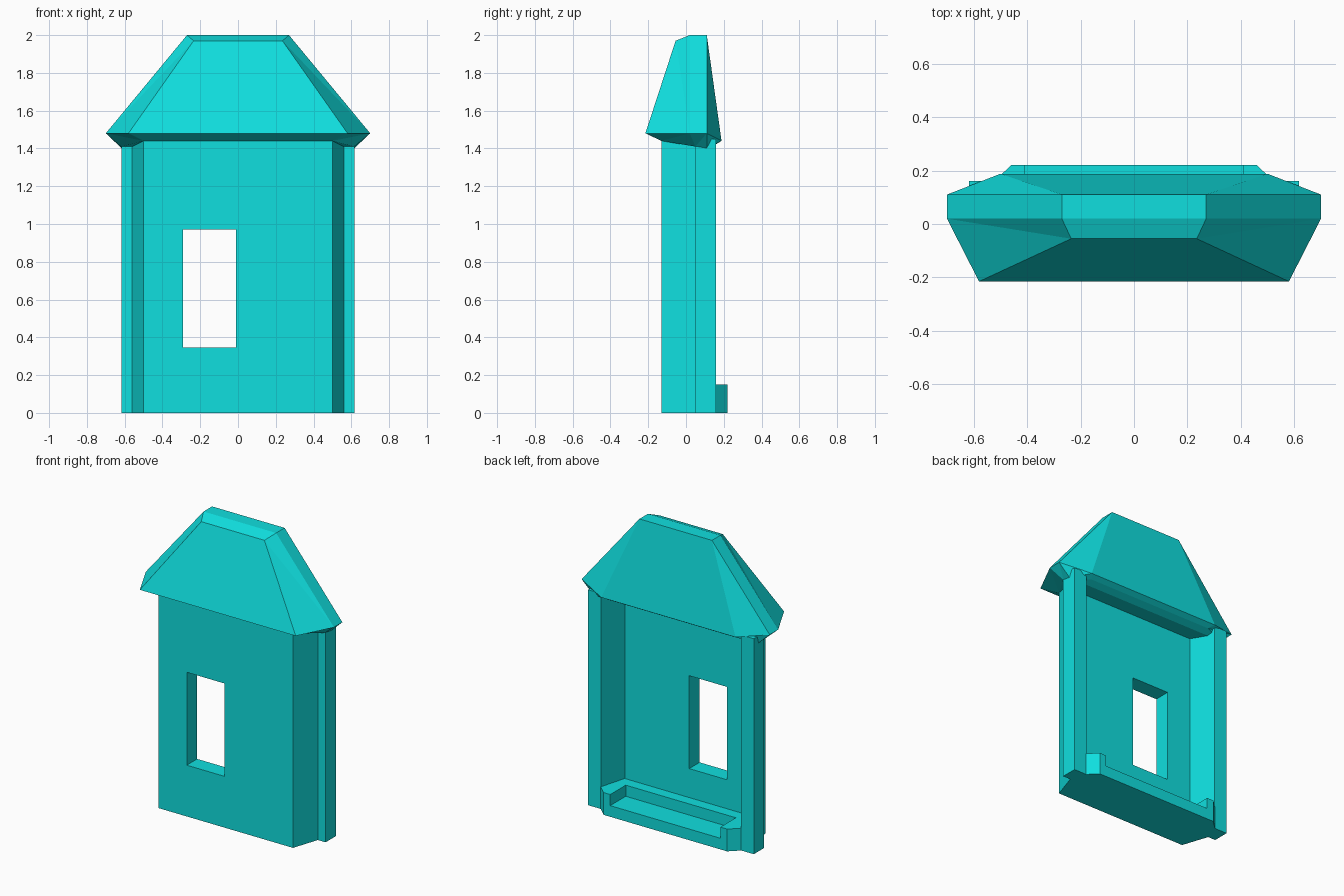
import bpy
import bmesh

cube = bpy.data.objects.get("Cube")
if cube:
    bpy.data.objects.remove(cube, do_unlink=True)

COLOUR = (0.005, 0.74, 0.74, 1.0)
cyan = bpy.data.materials.new("bright cyan")
cyan.use_nodes = True
cyan.diffuse_color = COLOUR
cyan.node_tree.nodes["Principled BSDF"].inputs["Base Color"].default_value = COLOUR


def mirrored(half):
    """Close a plan outline: right half front to back, then its mirror."""
    return half + [(-p[0], *p[1:]) for p in reversed(half)]


def loft(name, loops):
    """Solid through a stack of matching loops, capped at both ends."""
    bm = bmesh.new()
    rings = [[bm.verts.new(p) for p in loop] for loop in loops]
    for low, high in zip(rings, rings[1:]):
        n = len(low)
        for i in range(n):
            j = (i + 1) % n
            bm.faces.new((low[i], low[j], high[j], high[i]))
    bm.faces.new(list(reversed(rings[0])))
    bm.faces.new(rings[-1])
    bmesh.ops.remove_doubles(bm, verts=bm.verts, dist=0.0005)
    bmesh.ops.dissolve_degenerate(bm, edges=bm.edges, dist=0.0005)
    bmesh.ops.recalc_face_normals(bm, faces=bm.faces)
    mesh = bpy.data.meshes.new(name)
    bm.to_mesh(mesh)
    bm.free()
    mesh.materials.append(cyan)
    obj = bpy.data.objects.new(name, mesh)
    bpy.context.collection.objects.link(obj)
    return obj


def prism(name, plan, z0, z1):
    return loft(name, [[(x, y, z) for x, y in plan] for z in (z0, z1)])


def cut_box(obj, x0, x1, y0, y1, z0, z1):
    """Cut a box-shaped opening and discard the cutter."""
    cutter = prism("cutter", [(x0, y0), (x1, y0), (x1, y1), (x0, y1)], z0, z1)
    cutter.hide_render = True
    mod = obj.modifiers.new("opening", "BOOLEAN")
    mod.operation = "DIFFERENCE"
    mod.solver = "EXACT"
    mod.object = cutter
    bpy.context.view_layer.objects.active = obj
    bpy.ops.object.modifier_apply(modifier=mod.name)
    bpy.data.objects.remove(cutter, do_unlink=True)


# Wall shell: open at the back, with splayed sides and stepped corner posts
shell = mirrored([(0.5, -0.13), (0.56, 0.05), (0.617, 0.05),
                  (0.617, 0.16), (0.52, 0.16), (0.47, -0.02)])
wall = prism("wall_shell", shell, 0, 1.45)
cut_box(wall, -0.29, -0.01, -0.3, 0.1, 0.345, 0.97)

# Floor tray: raised ends and front ledge around a recess open at the back
tray = prism("floor_tray", mirrored([(0.475, -0.03), (0.523, 0.16), (0.46, 0.22)]), 0, 0.15)
cut_box(tray, -0.41, 0.41, 0.055, 0.4, 0.075, 0.3)

# Hipped roof: underside, eaves, ridge
underside = mirrored([(0.5, -0.13, 1.44), (0.615, 0.05, 1.41),
                      (0.615, 0.11, 1.40), (0.47, 0.155, 1.42)])
eaves = mirrored([(0.58, -0.215, 1.48), (0.7, 0.02, 1.48),
                  (0.7, 0.11, 1.48), (0.5, 0.188, 1.44)])
ridge = mirrored([(0.235, -0.055, 1.97), (0.27, 0.02, 2.0),
                  (0.27, 0.11, 2.0), (0.27, 0.11, 2.0)])
bm_loops = [underside, eaves, ridge]
roof = loft("roof", bm_loops)

# Split uneven caps into clean flat facets
bm = bmesh.new()
bm.from_mesh(roof.data)
bmesh.ops.connect_verts_nonplanar(bm, angle_limit=0.01, faces=bm.faces)
bmesh.ops.recalc_face_normals(bm, faces=bm.faces)
bm.to_mesh(roof.data)
bm.free()
